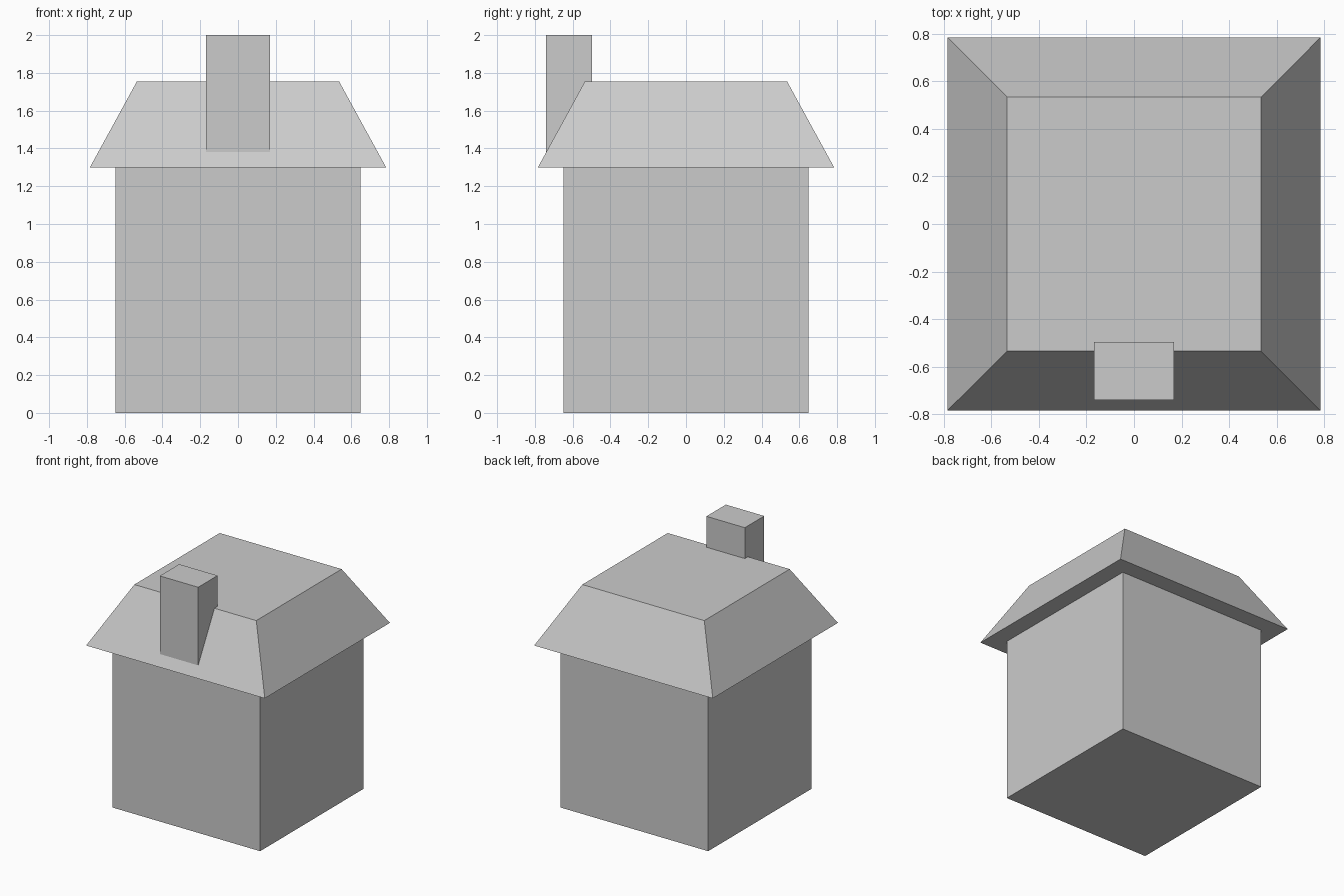
import bpy
import bmesh
from mathutils import Matrix

if "Cube" in bpy.data.objects:
    bpy.data.objects.remove(bpy.data.objects["Cube"])


def frustum(name, size_x, size_y, z0, z1, y=0.0, taper=1.0):
    """Closed block whose top is scaled by taper."""
    bm = bmesh.new()
    bmesh.ops.create_cube(bm, size=1.0)
    top = [v for v in bm.verts if v.co.z > 0]
    bmesh.ops.scale(bm, vec=(taper, taper, 1), verts=top)
    bmesh.ops.scale(bm, vec=(size_x, size_y, z1 - z0), verts=bm.verts)
    bm.transform(Matrix.Translation((0, y, (z0 + z1) / 2)))
    mesh = bpy.data.meshes.new(name)
    bm.to_mesh(mesh)
    bm.free()
    obj = bpy.data.objects.new(name, mesh)
    bpy.context.collection.objects.link(obj)
    return obj


# Cubic house body
frustum("walls", 1.298, 1.298, 0.0, 1.3)

# Overhanging roof with sloped sides and a flat top
frustum("roof", 1.568, 1.568, 1.3, 1.755, taper=1.07 / 1.568)

# Chimney sunk into the front roof slope
frustum("chimney", 0.337, 0.243, 1.38, 2.0, y=-0.6185)
